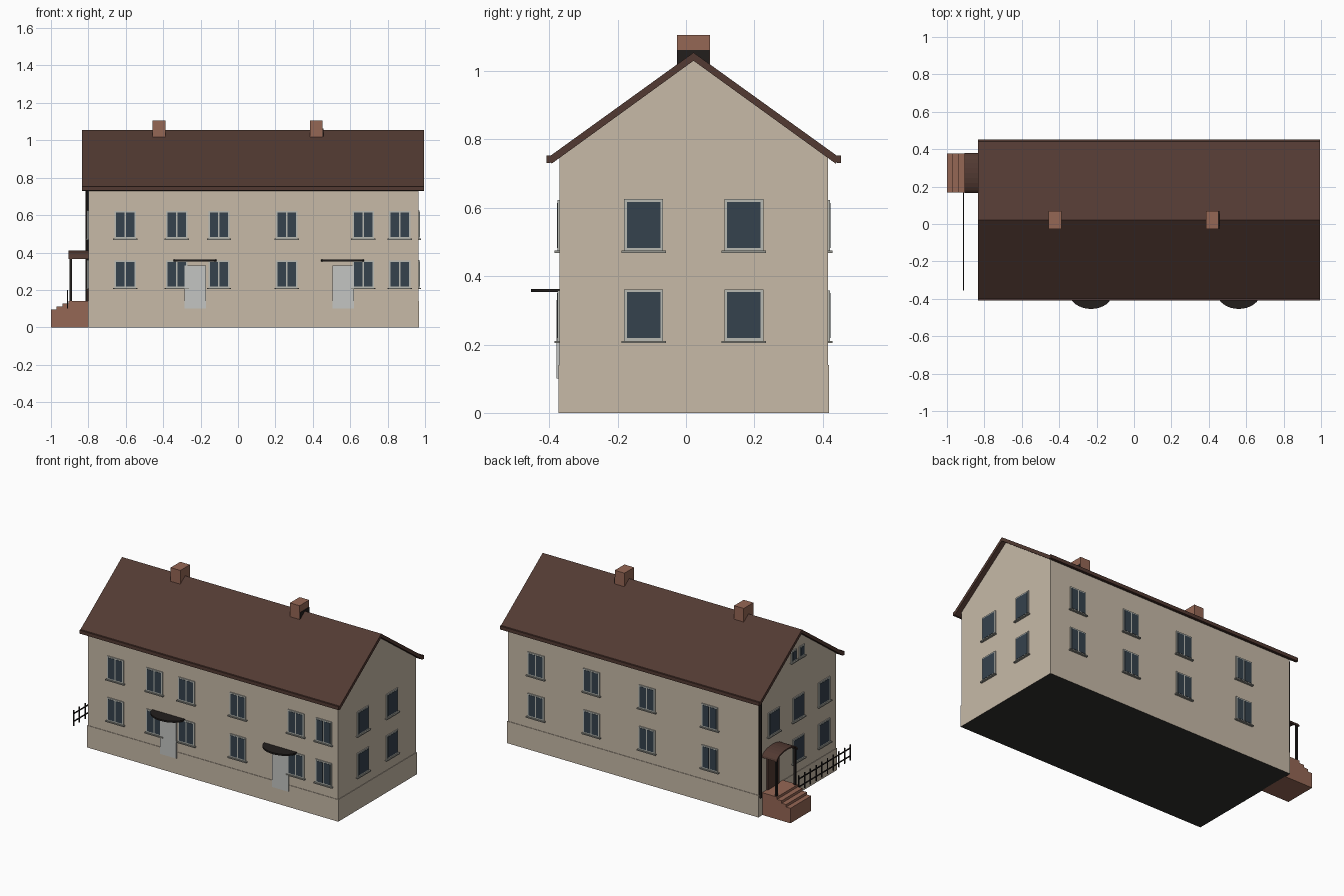
import bpy, bmesh, math
from mathutils import Vector

if "Cube" in bpy.data.objects:
    bpy.data.objects.remove(bpy.data.objects["Cube"])


def mat(name, r, g, b):
    m = bpy.data.materials.new(name)
    m.diffuse_color = (r, g, b, 1)
    m.use_nodes = True
    m.node_tree.nodes["Principled BSDF"].inputs["Base Color"].default_value = m.diffuse_color
    return m


WALL = mat("beige plaster", .57, .49, .39)
ROOF = mat("brown roof", .085, .042, .032)
BRICK = mat("red brick", .30, .135, .09)
GLASS = mat("dark glass", .036, .054, .074)
FRAME = mat("light grey frame", .48, .49, .45)
SILL = mat("grey sill", .30, .30, .27)
METAL = mat("dark metal", .016, .013, .012)
DOOR = mat("pale door", .55, .56, .54)
BASE = mat("dark underside", .03, .029, .027)


def finish(name, bm, m):
    bmesh.ops.recalc_face_normals(bm, faces=bm.faces)
    me = bpy.data.meshes.new(name)
    bm.to_mesh(me)
    bm.free()
    me.materials.append(m)
    ob = bpy.data.objects.new(name, me)
    bpy.context.collection.objects.link(ob)
    return ob


def boxes(name, m, items):
    """One object from boxes given as (x0, x1, y0, y1, z0, z1)."""
    bm = bmesh.new()
    for x0, x1, y0, y1, z0, z1 in items:
        for v in bmesh.ops.create_cube(bm, size=1)['verts']:
            v.co = (x1 if v.co.x > 0 else x0, y1 if v.co.y > 0 else y0,
                    z1 if v.co.z > 0 else z0)
    return finish(name, bm, m)


def prism(name, m, pts, axis, a, b):
    """Extrude a 2D outline along an axis from a to b."""
    def put(p, t):
        return {'x': (t, p[0], p[1]), 'y': (p[0], t, p[1]), 'z': (p[0], p[1], t)}[axis]
    bm = bmesh.new()
    f = bm.faces.new([bm.verts.new(put(p, a)) for p in pts])
    r = bmesh.ops.extrude_face_region(bm, geom=[f])
    d = Vector(put((0, 0), b - a))
    bmesh.ops.translate(bm, vec=d, verts=[v for v in r['geom'] if isinstance(v, bmesh.types.BMVert)])
    return finish(name, bm, m)


X0, X1, Y0, Y1, YR = -.80, .965, -.37, .415, .022

# Walls with gables, dark underside, and plinth
prism("walls", WALL, [(Y0, .01), (Y1, .01), (Y1, .748), (YR, 1.033), (Y0, .748)], 'x', X0, X1)
e = .003
plinth = boxes("plinth", WALL, [(X0 - e, X1 + e, Y0 - e, Y1 + e, 0, .14)])
plinth.data.materials.append(BASE)
for p in plinth.data.polygons:
    if p.normal.z < -.5:
        p.material_index = 1

# Pitched roof slab with eave boards
prism("roof", ROOF, [(-.405, .746), (YR, 1.054), (.450, .746), (.438, .729),
                     (YR, 1.030), (-.393, .729)], 'x', -.833, .995)
boxes("eave_boards", ROOF, [(-.833, .995, -.408, -.397, .731, .753),
                            (-.833, .995, .442, .453, .731, .753)])

# Chimneys and flashing
boxes("chimneys", BRICK, [(x - .034, x + .034, -.027, .07, .97, 1.106) for x in (-.422, .419)])
boxes("chimney_flashing", METAL, [(.452, .456, -.026, .069, .99, 1.062)])


def on_wall(side, u0, u1, d, z0, z1):
    """Thin box on a wall, from just inside it to d outside."""
    return {'front': (u0, u1, Y0 - d, Y0 + .002, z0, z1),
            'back': (u0, u1, Y1 - .002, Y1 + d, z0, z1),
            'left': (X0 - d, X0 + .002, u0, u1, z0, z1),
            'right': (X1 - .002, X1 + d, u0, u1, z0, z1)}[side]


def windows(side, spots, w=.114, h=.147, panes=2, label=""):
    frames, glass, sills = [], [], []
    t = .008
    for u, z in spots:
        a, b = u - w / 2, u + w / 2
        frames.append(on_wall(side, a, b, .006, z, z + h))
        pw = (w - t * (panes + 1)) / panes
        for i in range(panes):
            p = a + t + i * (pw + t)
            glass.append(on_wall(side, p, p + pw, .0075, z + t, z + h - t))
        sills.append(on_wall(side, a - .008, b + .008, .014, z - .007, z))
    n = side + label
    boxes(n + "_window_frames", FRAME, frames)
    boxes(n + "_window_panes", GLASS, glass)
    boxes(n + "_window_sills", SILL, sills)


LO, HI = .211, .475
windows('front', [(u, z) for u in (-.602, -.327, -.102, .26, .67, .865) for z in (LO, HI)])
windows('back', [(u, z) for u in (.765, .373, -.018, -.46) for z in (LO, HI)])
windows('right', [(u, z) for u in (-.124, .169) for z in (LO, HI)], panes=1, h=.15)
windows('left', [(.26, HI), (.015, HI), (-.245, HI), (.015, LO), (-.245, LO)], panes=1, h=.15)
windows('left', [(.06, .86), (-.02, .86)], w=.05, h=.07, panes=1, label="_gable")

# Front doors with half-oval canopies
boxes("front_doors", DOOR, [on_wall('front', c - .058, c + .058, .009, .10, .33)
                            for c in (-.228, .562)])
for i, c in enumerate((-.230, .560)):
    arc = [(c + .115 * math.cos(math.pi * k / 16), Y0 - .084 * math.sin(math.pi * k / 16))
           for k in range(17)]
    prism("front_canopy_%d" % (i + 1), METAL, arc, 'z', .353, .363)

# Side porch: steps, door, posts, arched canopy
prism("porch_steps", BRICK, [(-.80, 0), (-1, 0), (-1, .095), (-.97, .095), (-.97, .111),
                             (-.938, .111), (-.938, .127), (-.906, .127), (-.906, .142),
                             (-.80, .142)], 'y', .168, .377)
boxes("porch_door", ROOF, [on_wall('left', .215, .33, .008, .14, .35)])
boxes("porch_posts", METAL, [(-.9, -.888, y - .006, y + .006, .14, .375) for y in (.178, .367)])
N = 12
arch = [(.2725 + .1065 * math.cos(math.pi * k / N), .366 + .045 * math.sin(math.pi * k / N))
        for k in range(N + 1)]
inner = [(.2725 + .098 * math.cos(math.pi * k / N), .366 + .036 * math.sin(math.pi * k / N))
         for k in range(N, -1, -1)]
prism("porch_canopy", ROOF, arch + inner, 'x', -.905, X0)

# Railing beside the porch
rail = [(-.915, -.909, -.355, .168, z, z + .006) for z in (.125, .175)]
rail += [(-.915, -.909, y - .003, y + .003, .10, .20) for y in [-.352 + .0575 * i for i in range(10)]]
boxes("railing", METAL, rail)

# Corner downpipe
pipe = [(-.806 + .009 * math.cos(math.pi * k / 4), .400 + .009 * math.sin(math.pi * k / 4))
        for k in range(8)]
prism("downpipe", METAL, pipe, 'z', .12, .74)
